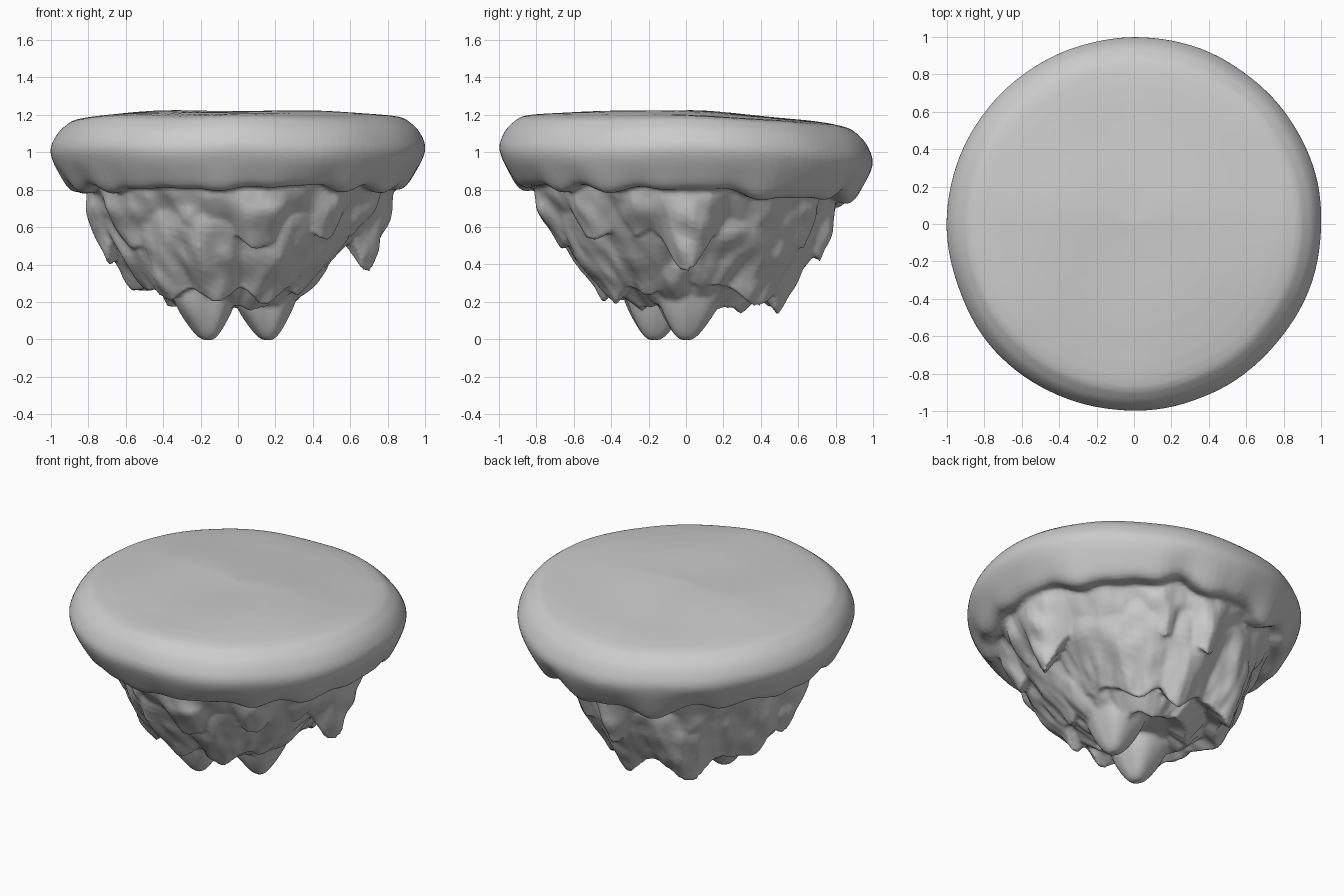
import bpy, math
from mathutils import Vector, noise

cube = bpy.data.objects.get("Cube")
if cube:
    bpy.data.objects.remove(cube, do_unlink=True)

stone = bpy.data.materials.new("grey_stone")
stone.use_nodes = True
grey = (0.6, 0.6, 0.6, 1)
stone.diffuse_color = grey
stone.node_tree.nodes["Principled BSDF"].inputs["Base Color"].default_value = grey

SEG = 120
parts = []


def lump(x, y, z, freq):
    return noise.noise(Vector((x, y, z)) * freq)


def lathe(name, rings, shape, centre=(0, 0)):
    """Skin rings of points; shape(ring, angle) gives radius and height."""
    verts, faces = [], []
    for ring in rings:
        for s in range(SEG):
            a = 2 * math.pi * s / SEG
            r, z = shape(ring, a)
            verts.append((centre[0] + r * math.cos(a), centre[1] + r * math.sin(a), z))
    for i in range(len(rings) - 1):
        for s in range(SEG):
            n = (s + 1) % SEG
            faces.append((i * SEG + s, (i + 1) * SEG + s, (i + 1) * SEG + n, i * SEG + n))
    last = (len(rings) - 1) * SEG
    faces.append(tuple(range(SEG)))
    faces.append(tuple(reversed(range(last, last + SEG))))
    mesh = bpy.data.meshes.new(name)
    mesh.from_pydata(verts, [], faces)
    mesh.materials.append(stone)
    obj = bpy.data.objects.new(name, mesh)
    bpy.context.collection.objects.link(obj)
    parts.append(obj)


def smooth_profile(points, steps=4):
    """Catmull-Rom through (radius, height) points."""
    p = [Vector(q) for q in [points[0]] + points + [points[-1]]]
    out = []
    for i in range(1, len(p) - 2):
        for k in range(steps):
            t = k / steps
            out.append(0.5 * (2 * p[i] + (p[i + 1] - p[i - 1]) * t
                       + (2 * p[i - 1] - 5 * p[i] + 4 * p[i + 1] - p[i + 2]) * t * t
                       + (3 * p[i] - p[i - 1] - 3 * p[i + 1] + p[i + 2]) * t ** 3))
    return out + [p[-1]]


# Rounded slab on top, sloping down slightly at the back
def slab_shape(ring, a):
    r, z = ring
    c, s = math.cos(a), math.sin(a)
    r *= 1 + 0.012 * lump(c, s, z, 2.5) * min(1, r * r)
    z += 0.025 * lump(r * c, r * s, 3, 1.7)
    if s > 0:
        z -= 0.07 * r * s * s
    if z < 0.95:
        z += 0.4 * (0.95 - z) * lump(c, s, 7, 4)
    return r, z


slab = smooth_profile([(0.01, 1.222), (0.45, 1.215), (0.82, 1.195), (0.925, 1.15),
                       (0.98, 1.08), (0.997, 1.0), (0.95, 0.89), (0.89, 0.81),
                       (0.8, 0.81), (0.6, 0.85), (0.01, 0.85)])
lathe("top_slab", slab, slab_shape)


# Ragged skirts of rock: outer wall, hanging rim, then back up inside
def skirt(name, top, bottom, drips, seed, lean=(0, 0), bow=0.03):
    def drop(a):
        d = 0
        for deg, tip, width in drips:
            off = (math.degrees(a) - deg + 180) % 360 - 180
            d = max(d, (bottom[1] - tip) * math.exp(-(off / width) ** 2))
        return d

    def shape(t, a):
        c, s = math.cos(a), math.sin(a)
        d = drop(a)
        rim = bottom[1] - d + 0.03 * lump(c, s, seed, 3.5)
        outer = min(t, 1)
        z = top[1] + (rim - top[1]) * outer
        r = top[0] + (bottom[0] - top[0]) * outer + bow * math.sin(math.pi * outer)
        r += (0.25 * d + lean[0] * c + lean[1] * s) * outer
        r += (0.05 * lump(c, s, z * 0.5 + seed, 3.2)
              + 0.03 * lump(c, s, z + seed, 8)) * min(1, outer * 2)
        if t > 1:
            r *= 2 - t
            z += (bottom[1] + 0.05 - rim) * min(1, (t - 1) * 3)
        return max(r, 0.01), z

    rings = [i / 14 for i in range(15)] + [1 + i / 9 for i in range(1, 10)]
    lathe(name, rings, shape)


skirt("upper_rock", (0.83, 0.9), (0.64, 0.64),
      [(0, 0.36, 11), (38, 0.52, 12), (66, 0.48, 9), (88, 0.41, 10), (128, 0.5, 14),
       (158, 0.52, 10), (182, 0.40, 10), (213, 0.48, 13), (248, 0.54, 10),
       (279, 0.49, 12), (313, 0.51, 11), (335, 0.55, 8)], 1)
skirt("middle_rock", (0.74, 0.78), (0.45, 0.29),
      [(55, 0.17, 15), (82, 0.14, 13), (125, 0.17, 15), (165, 0.25, 12),
       (200, 0.26, 14), (222, 0.2, 12), (255, 0.2, 14), (290, 0.18, 15), (325, 0.23, 13)],
      12, (-0.07, 0.04), 0.05)
skirt("lower_rock", (0.5, 0.45), (0.28, 0.18),
      [(70, 0.13, 20), (150, 0.15, 20), (285, 0.15, 20)], 23, (-0.03, 0.03), 0.04)


# Hanging points at the very bottom
def point_shape(ring, a):
    r, z = ring
    return r * (1 + 0.2 * lump(math.cos(a), math.sin(a), z * 2, 1.3)), z


hanging = smooth_profile([(0.25, 0.42), (0.2, 0.28), (0.15, 0.16), (0.085, 0.055),
                          (0.04, 0.005), (0.004, -0.005)])
for side, x, y in (("left", 0.16, 0.0), ("right", -0.16, -0.17)):
    lathe(side + "_hanging_point", hanging, point_shape, (x, y))

# Fuse the parts into one continuous rock skin
bpy.ops.object.select_all(action="DESELECT")
for part in parts:
    part.select_set(True)
bpy.context.view_layer.objects.active = parts[0]
bpy.ops.object.join()
rock = bpy.context.object
rock.name = "floating_rock"
skin = rock.modifiers.new("skin", "REMESH")
skin.mode = "VOXEL"
skin.voxel_size = 0.014
skin.use_smooth_shade = True
